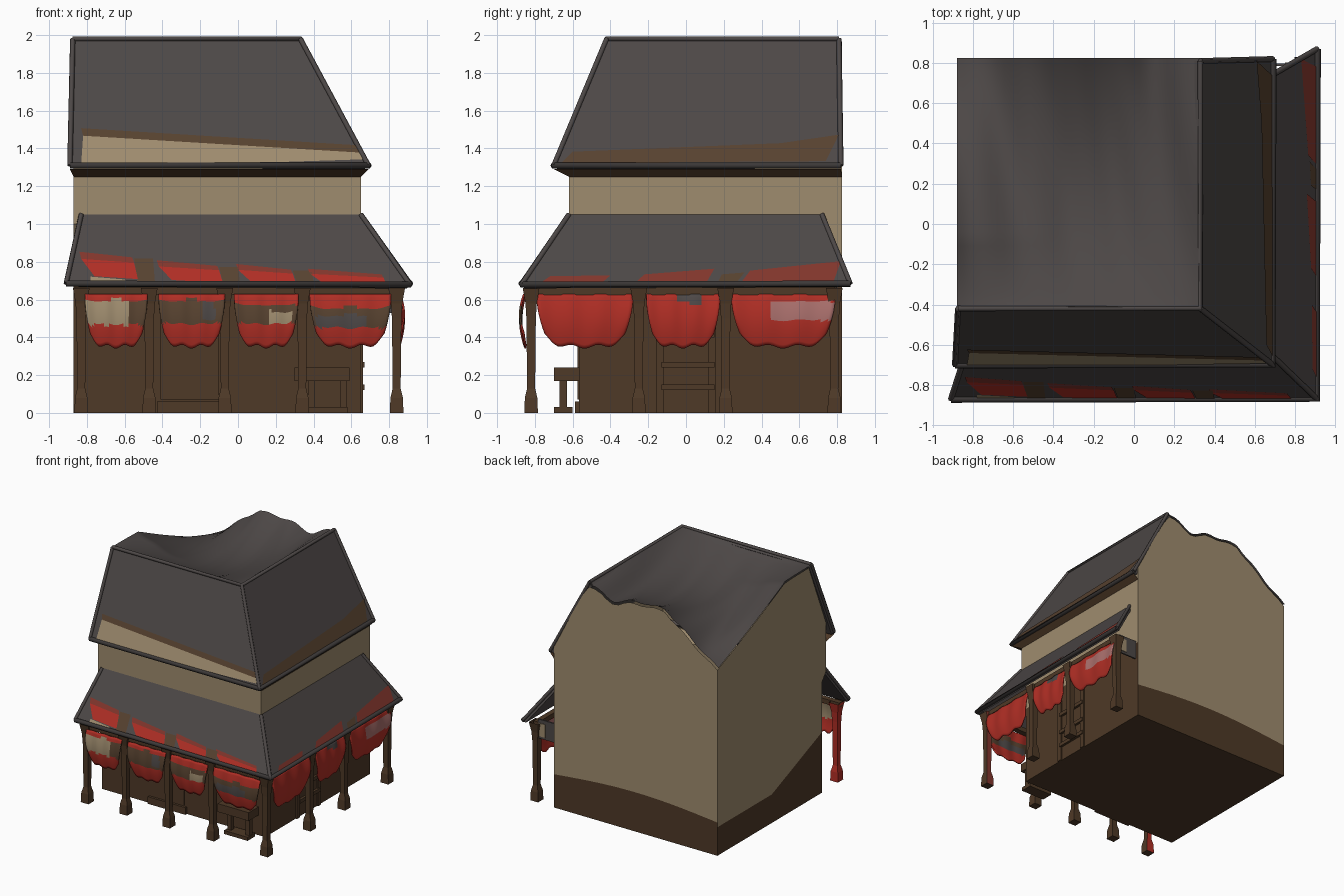
import bpy, bmesh, math
from mathutils import Vector

cube = bpy.data.objects.get("Cube")
if cube:
    bpy.data.objects.remove(cube)


def material(name, r, g, b):
    m = bpy.data.materials.new(name)
    m.use_nodes = True
    m.diffuse_color = (r, g, b, 1)
    node = next(n for n in m.node_tree.nodes if n.type == 'BSDF_PRINCIPLED')
    node.inputs["Base Color"].default_value = (r, g, b, 1)
    node.inputs["Roughness"].default_value = 0.9
    return m


CREAM = material("cream_plaster", .345, .262, .157)
SLATE = material("grey_roof", .074, .064, .062)
TRIM = material("dark_trim", .045, .04, .039)
WOOD = material("brown_wood", .077, .041, .02)
RUST = material("faded_brown", .095, .054, .029)
RED = material("red_cloth", .43, .027, .018)
FADED = material("faded_red", .22, .036, .025)
PINK = material("faded_pink", .40, .16, .15)


def make(name, verts, faces, mats, rule=None, thick=0, smooth=False):
    me = bpy.data.meshes.new(name)
    me.from_pydata([tuple(v) for v in verts], [], faces)
    for m in mats:
        me.materials.append(m)
    ob = bpy.data.objects.new(name, me)
    bpy.context.collection.objects.link(ob)
    for p in me.polygons:
        p.use_smooth = smooth
        if rule:
            p.material_index = rule(p)
    if thick:
        s = ob.modifiers.new("thickness", 'SOLIDIFY')
        s.thickness, s.offset = thick, -1


def box(name, lo, hi, mat):
    bm = bmesh.new()
    bmesh.ops.create_cube(bm, size=1)
    for v in bm.verts:
        v.co = [(l + h) / 2 + c * (h - l) for c, l, h in zip(v.co, lo, hi)]
    me = bpy.data.meshes.new(name)
    bm.to_mesh(me)
    bm.free()
    me.materials.append(mat)
    bpy.context.collection.objects.link(bpy.data.objects.new(name, me))


def bars(name, paths, radius, mat):
    cu = bpy.data.curves.new(name, 'CURVE')
    cu.dimensions, cu.bevel_depth, cu.bevel_resolution = '3D', radius, 1
    cu.use_fill_caps = True
    for path in paths:
        sp = cu.splines.new('POLY')
        sp.points.add(len(path) - 1)
        for p, co in zip(sp.points, path):
            p.co = (*co, 1)
    cu.materials.append(mat)
    bpy.context.collection.objects.link(bpy.data.objects.new(name, cu))


def grid_faces(nx, ny):
    w = nx + 1
    return [(j * w + i, j * w + i + 1, (j + 1) * w + i + 1, (j + 1) * w + i)
            for j in range(ny) for i in range(nx)]


def clamp(t):
    return max(0, min(1, t))


# Building and roof limits; the ground floor front is set back
L, R, F, B = -.87, .65, -.62, .825
F_LOW = -.567
EAVE, RIDGE = 1.31, 1.98
RX, RY = .33, -.42


def crown(x, y):
    """Sagging top of the roof, dropping to the back corner."""
    a, b = clamp((x - L) / (RX - L)), clamp((y - RY) / (B - RY))
    drop = .4 * clamp((-.38 - x) / .49) * clamp((y + .07) / .89)
    sag = .19 * (math.sin(math.pi * a) * math.sin(math.pi * b * .96)) ** .8
    notch = .07 * math.exp(-((x - .1) / .14) ** 2) * b ** 4
    ripple = .012 * math.sin(24 * x + 3 * y) * math.sin(math.pi * clamp(b * .7))
    return RIDGE - drop - sag - notch + ripple


def height(x, y):
    front = EAVE + (y + .71) / .29 * (RIDGE - EAVE)
    side = EAVE + (.70 - x) / .37 * (RIDGE - EAVE)
    return min(front, side, crown(x, y))


# Walls: brown below a split height, plaster above, stepping out under the canopy
def wall(name, a, b, split, n=28):
    verts = []
    for row in range(5):
        for i in range(n + 1):
            t = i / n
            x, y = a[0] + (b[0] - a[0]) * t, a[1] + (b[1] - a[1]) * t
            z = (0, split(x, y), .93, 1.0, height(x, y) - .02)[row]
            verts.append((x, max(y, F_LOW) if row < 3 else y, z))
    make(name, verts, grid_faces(n, 4), [WOOD, CREAM], lambda p: int(p.index >= n))


wall("front_wall", (L, F), (R, F), lambda x, y: .67)
wall("right_wall", (R, F), (R, B), lambda x, y: .67)
wall("back_wall", (R, B), (L, B), lambda x, y: .28 + .05 * math.sin(math.pi * clamp((x - L) / 1.52)))
wall("left_wall", (L, B), (L, F), lambda x, y: .24 + .28 * clamp((.1 - y) / .69))
make("floor", [(L, F_LOW, 0), (L, B, 0), (R, B, 0), (R, F_LOW, 0)], [(0, 1, 2, 3)], [WOOD])

# Upper roof
n = 36
make("roof_crown", [(L - .01 + (RX - L + .01) * i / n, RY + (B - RY) * j / n,
                     crown(L + (RX - L) * i / n, RY + (B - RY) * j / n))
                    for j in range(n + 1) for i in range(n + 1)],
     grid_faces(n, n), [SLATE], smooth=True)


def hipped(name, eave, top, thick):
    """Two slopes meeting at the front right hip."""
    make(name, eave + top, [(0, 1, 4, 3), (1, 2, 5, 4)], [SLATE], thick=thick)
    bars(name + "_eave_trim", [eave], .018, TRIM)
    bars(name + "_edge_caps", [[e, t] for e, t in zip(eave, top)], .014, SLATE)


up_eave = [(-.89, -.70, EAVE), (.69, -.70, EAVE), (.69, .82, EAVE)]
up_top = [(-.875, RY, RIDGE), (RX, RY, RIDGE), (RX, .81, RIDGE)]
hipped("upper_roof", up_eave, up_top, .035)
bars("ridge_caps", [up_top], .014, SLATE)
make("cornice", [(L, F, 1.25), (R, F, 1.25), (R, B, 1.25)] + [(x, y, EAVE - .02) for x, y, z in up_eave],
     [(0, 1, 4, 3), (1, 2, 5, 4)], [WOOD])

# Lower canopy roof
low_eave = [(-.91, -.87, .685), (.91, -.87, .68), (.91, .87, .685)]
low_top = [(-.83, F, 1.05), (R, F, 1.05), (R, .72, 1.05)]
hipped("canopy", low_eave, low_top, .03)


# Painted plates lying on the slopes
def plate(name, mat, roof, side, outline):
    (e, ez), (t, tz) = {("upper", 0): ((-.70, EAVE), (RY, RIDGE)),
                        ("upper", 1): ((.69, EAVE), (RX, RIDGE)),
                        ("canopy", 0): ((-.87, .68), (F, 1.05)),
                        ("canopy", 1): ((.91, .68), (R, 1.05))}[roof, side]
    out = Vector((tz - ez, abs(t - e))).normalized() * .006
    sign = 1 if side else -1
    verts = []
    for a, z in outline:
        d = e + (t - e) * (z - ez) / (tz - ez) + sign * out.x
        verts.append((d, a, z + out.y) if side else (a, d, z + out.y))
    make(name, verts, [tuple(range(len(verts)))], [mat])


plate("front_cream_band", CREAM, "upper", 0, [(-.83, 1.32), (.2, 1.325), (.66, 1.34), (.66, 1.375), (-.82, 1.465)])
plate("front_brown_band", RUST, "upper", 0, [(-.82, 1.465), (.66, 1.375), (.63, 1.415), (-.83, 1.505)])
plate("side_brown_band", RUST, "upper", 1, [(-.66, 1.32), (.74, 1.33), (.81, 1.47), (.5, 1.425), (-.6, 1.38)])
for i, (a, b, z0, z1) in enumerate([(-.84, -.53, .72, .835), (-.43, -.08, .70, .79),
                                    (-.01, .31, .69, .77), (.37, .79, .685, .745)]):
    mid = z1 - .2 * (z1 - z0)
    plate(f"front_red_patch_{i}", RED, "canopy", 0,
          [(a + .08, z0), (b, z0 - .015), (b - .02, mid - .02), (a + .01, mid)])
    plate(f"front_faded_patch_{i}", FADED, "canopy", 0,
          [(a + .01, mid), (b - .02, mid - .02), (b - .03, z1 - .015), (a, z1 + .015)])
    if i < 3:
        plate(f"front_brown_patch_{i}", RUST, "canopy", 0,
              [(b, .69), (b + .09, .69), (b + .08, z1 - .02), (b - .02, z1 - .02)])
plate("front_cream_patch", CREAM, "canopy", 0, [(-.78, .685), (-.58, .685), (-.6, .703), (-.78, .718)])
for i, (a, b, z0, z1) in enumerate([(-.77, -.40, .72, .725), (-.27, .15, .73, .76), (.29, .82, .75, .8)]):
    plate(f"side_red_patch_{i}", FADED, "canopy", 1, [(a, .685), (b - .04, .69), (b, z1), (a + .05, z0)])
plate("side_brown_patch", RUST, "canopy", 1, [(.17, .69), (.27, .69), (.31, .74), (.19, .73)])


# Posts with splayed feet and bracket tops
def post(name, x, y, back=WOOD):
    rings = [(0, .036), (.08, .033), (.13, .021), (.5, .025), (.58, .03), (.66, .044)]
    verts = [(x + sx * r, y + sy * r, z) for z, r in rings
             for sx, sy in ((-1, -1), (1, -1), (1, 1), (-1, 1))]
    faces = [(k * 4 + i, k * 4 + (i + 1) % 4, k * 4 + 4 + (i + 1) % 4, k * 4 + 4 + i)
             for k in range(len(rings) - 1) for i in range(4)]
    make(name, verts, faces + [(3, 2, 1, 0)], [WOOD, back],
         lambda p: int(p.normal.y > .5 or p.normal.x < -.5))


for i, (x, back) in enumerate([(-.83, RED), (-.47, WOOD), (-.07, WOOD), (.34, WOOD), (.84, FADED)]):
    post(f"front_post_{i}", x, -.82, back)
for i, y in enumerate((-.25, .21, .785)):
    post(f"side_post_{i}", .84, y)
box("front_beam", (-.87, -.845, .625), (.865, -.80, .665), WOOD)
box("side_beam", (.815, -.80, .625), (.86, .80, .665), WOOD)


# Hanging cloths, narrowing towards a scalloped hem
def cloth(name, side, a, b, rule):
    nx, ny = 24, 14
    mats = [RED, RUST, CREAM, PINK, SLATE]
    verts = []
    for j in range(ny + 1):
        for i in range(nx + 1):
            s, v = i / nx, 1 - j / ny
            hem = .35 + .06 * abs(2 * s - 1) ** 4 + .01 * math.cos(s * 19)
            u = (a + b) / 2 + (s - .5) * (b - a) * (1 - .16 * v ** 2)
            d = .84 + .04 * math.sin(math.pi * (.15 + .7 * v)) + .004 * math.cos(s * 19)
            z = .63 + (hem - .63) * v
            verts.append((d, u, z) if side else (u, -d, z))

    def pick(p):
        c = p.center
        return mats.index(rule(((c.y if side else c.x) - a) / (b - a), c.z))
    make(name, verts, grid_faces(nx, ny), mats, pick, thick=.01, smooth=True)


def banded(lo, hi, middle):
    return lambda s, z: middle(s, z) if lo < z < hi else RED


cloth("front_cloth_0", 0, -.81, -.48, banded(.465, .60, lambda s, z: CREAM if s < .7 else RUST))
cloth("front_cloth_1", 0, -.42, -.07, banded(.475, .60, lambda s, z: SLATE if .68 < s < .85 and z > .5 else RUST))
cloth("front_cloth_2", 0, -.02, .32, banded(.475, .575, lambda s, z: CREAM if .55 < s < .9 and z < .54 else RUST))
cloth("front_cloth_3", 0, .38, .81, banded(.45, .56, lambda s, z: SLATE if z < .52 and .08 < s < .7 else RUST))
cloth("side_cloth_0", 1, -.79, -.28, lambda s, z: RED)
cloth("side_cloth_1", 1, -.21, .18, lambda s, z: SLATE if z > .58 and .4 < s < .75 else RED)
cloth("side_cloth_2", 1, .24, .79, lambda s, z: PINK if s > .38 and .49 < z < .59 else RED)

# Short grey screen closing the back end of the canopy
box("end_screen", (R, .785, .53), (.82, .797, .69), SLATE)
box("end_screen_patch", (.75, .797, .55), (.81, .802, .66), CREAM)

# Door, bench and side window
box("door_panel", (-.41, F_LOW - .008, .07), (-.1, F_LOW, .56), WOOD)
box("door_sill", (-.43, F_LOW - .02, 0), (-.08, F_LOW, .06), WOOD)
box("bench_seat", (.30, -.70, .17), (.59, F_LOW, .24), WOOD)
box("bench_foot", (.36, -.70, 0), (.58, -.60, .03), WOOD)
for x in (.37, .54):
    box("bench_leg", (x, -.67, .03), (x + .035, -.63, .17), WOOD)
for y in (-.14, .14):
    box("window_frame", (R, y - .02, 0), (R + .012, y + .02, .55), WOOD)
for z in (.12, .24, .4):
    box("window_shelf", (R, -.13, z), (R + .02, .15, z + .03), WOOD)
